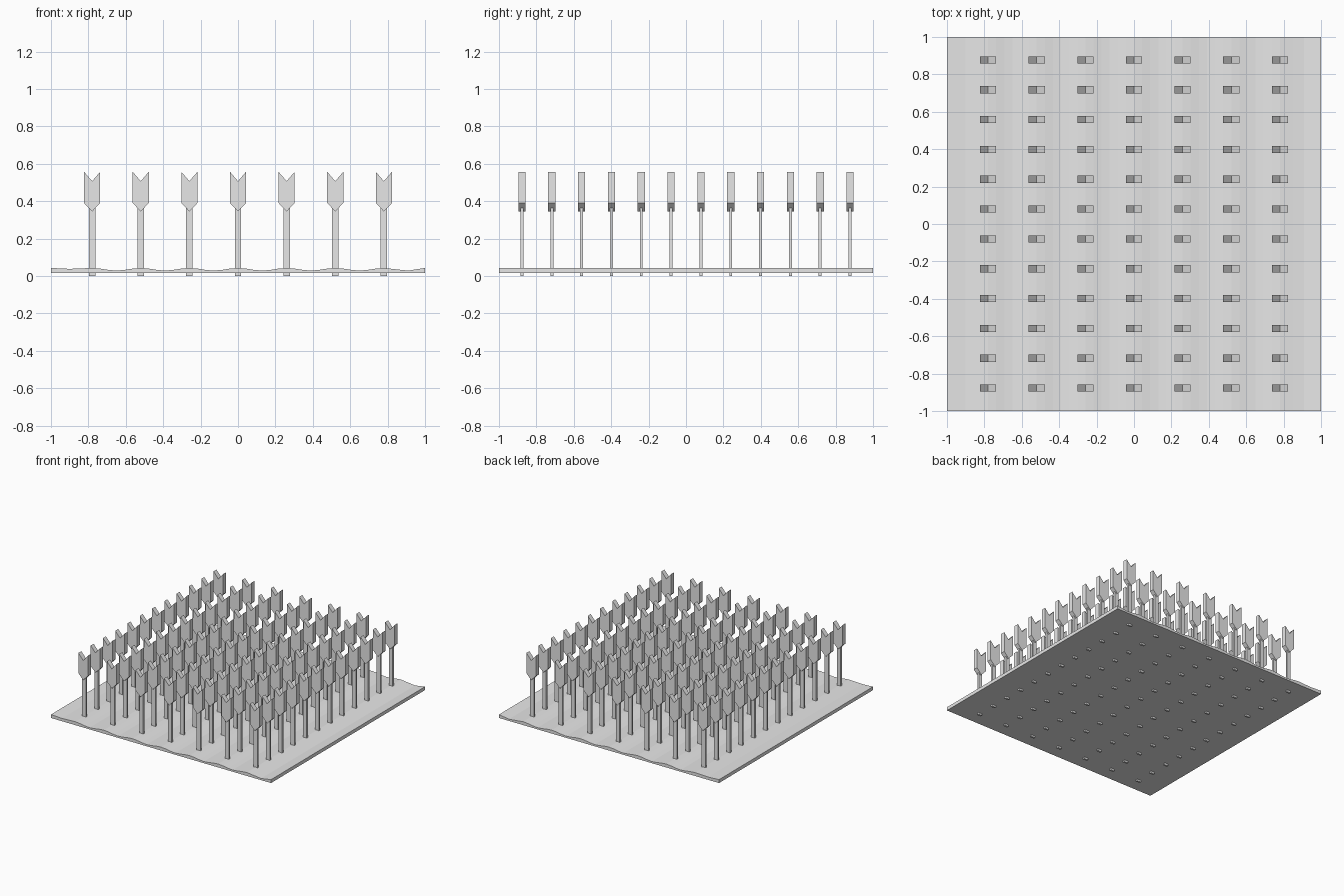
import bpy
import math

old = bpy.data.objects.get("Cube")
if old:
    bpy.data.objects.remove(old, do_unlink=True)

COLUMNS, ROWS = 7, 12
STEP_X, STEP_Y = 0.26, 0.1595

grey = bpy.data.materials.new("light grey")
grey.use_nodes = True
grey.diffuse_color = (0.8, 0.8, 0.8, 1)
grey.node_tree.nodes["Principled BSDF"].inputs["Base Color"].default_value = grey.diffuse_color


def extrude_mesh(name, profile, depth):
    """Prism from a counter-clockwise x-z profile, centred on y."""
    n = len(profile)
    verts = [(x, y, z) for y in (-depth / 2, depth / 2) for x, z in profile]
    faces = [list(range(n)), list(range(2 * n - 1, n - 1, -1))]
    for i in range(n):
        j = (i + 1) % n
        faces.append((j, i, i + n, j + n))
    mesh = bpy.data.meshes.new(name)
    mesh.from_pydata(verts, [], faces)
    mesh.materials.append(grey)
    return mesh


def place(name, mesh, x=0, y=0):
    obj = bpy.data.objects.new(name, mesh)
    obj.location = (x, y, 0)
    bpy.context.collection.objects.link(obj)


# Field slab with a gentle ridge under each plant column
def ridge(x):
    dip = 0.005 if x < -0.79 else 0.014
    return 0.043 - dip * (1 - math.cos(2 * math.pi * x / STEP_X)) / 2


edge = STEP_X * (COLUMNS - 1) / 2
ridge_xs = [-edge + i * STEP_X / 6 for i in range(6 * (COLUMNS - 1) + 1)]
ridge_xs = [-0.9] + ridge_xs + [edge + 0.07, edge + 0.13]
top = [(-1, 0.043)] + [(x, ridge(x)) for x in ridge_xs] + [(1, 0.043)]
place("field", extrude_mesh("field", [(-1, 0.015), (1, 0.015)] + top[::-1], 2))

# Plants: a flat stalk and a notched head, shared by every copy
stalk = extrude_mesh("stalk", [(-0.017, 0), (0.017, 0), (0.017, 0.37), (-0.017, 0.37)], 0.016)
head = extrude_mesh("head", [(0, 0.345), (0.043, 0.39), (0.043, 0.557), (0, 0.507),
                             (-0.043, 0.557), (-0.043, 0.39)], 0.038)
for col in range(COLUMNS):
    for row in range(ROWS):
        x = (col - (COLUMNS - 1) / 2) * STEP_X
        y = (row - (ROWS - 1) / 2) * STEP_Y
        place(f"stalk_{col}_{row}", stalk, x, y)
        place(f"head_{col}_{row}", head, x, y)
